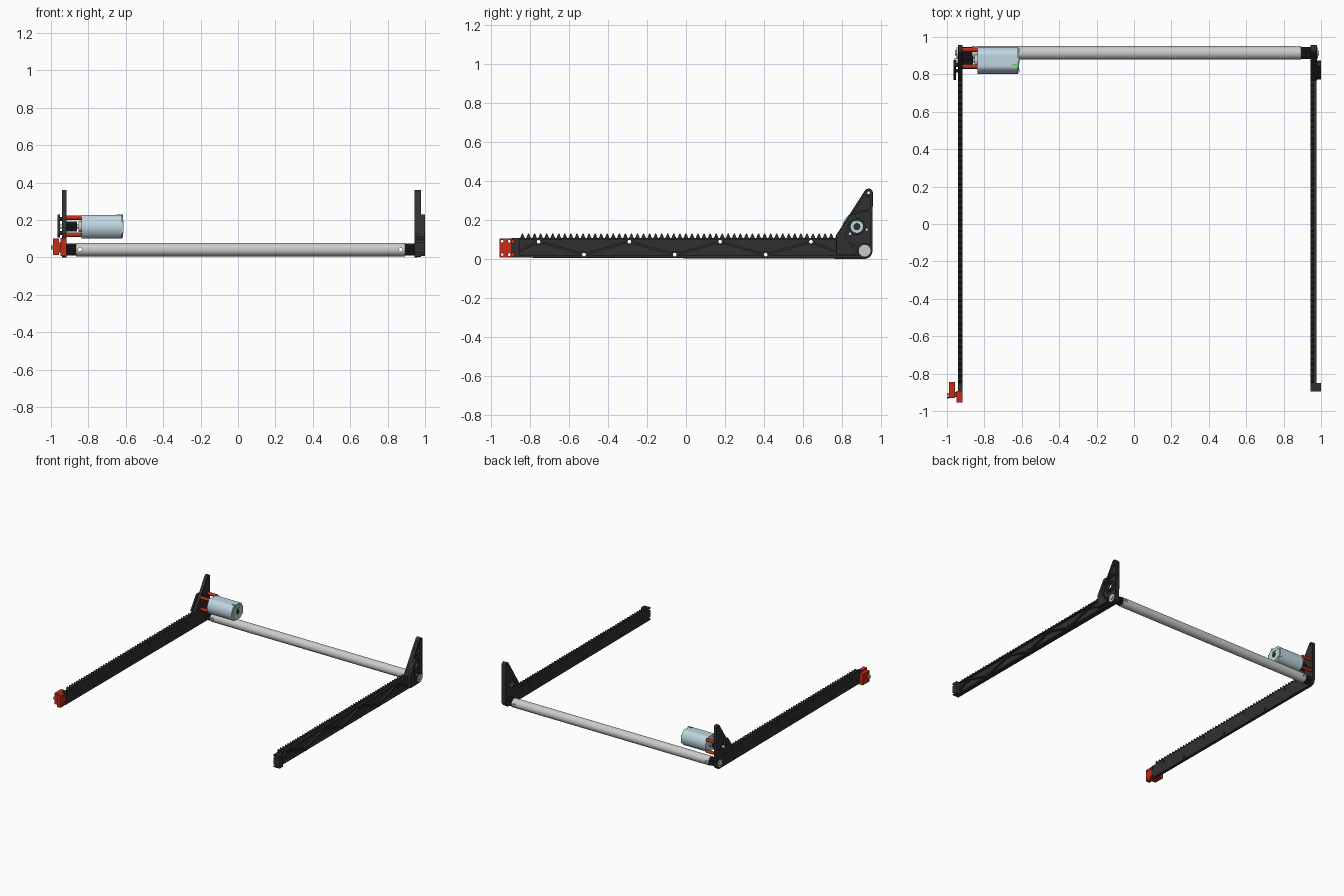
import bpy, bmesh, math
from mathutils import Vector

if "Cube" in bpy.data.objects:
    bpy.data.objects.remove(bpy.data.objects["Cube"])


def material(name, col):
    m = bpy.data.materials.new(name)
    m.diffuse_color = (*col, 1)
    m.use_nodes = True
    m.node_tree.nodes["Principled BSDF"].inputs["Base Color"].default_value = m.diffuse_color
    return m


BLACK = material("black_plastic", (0.03, 0.03, 0.03))
RED = material("red_plastic", (0.55, 0.025, 0.008))
BLUE = material("pale_blue", (0.52, 0.68, 0.76))
GREEN = material("green", (0.1, 0.7, 0.05))


# Every solid is a (y, z) outline extruded along x; several can share one object
def solid(name, pieces, mat=None):
    bm = bmesh.new()
    for pts, x0, x1 in pieces:
        face = bm.faces.new([bm.verts.new((x0, y, z)) for y, z in pts])
        ext = bmesh.ops.extrude_face_region(bm, geom=[face])
        bmesh.ops.translate(bm, vec=(x1 - x0, 0, 0),
                            verts=[v for v in ext["geom"] if isinstance(v, bmesh.types.BMVert)])
    bmesh.ops.recalc_face_normals(bm, faces=bm.faces)
    me = bpy.data.meshes.new(name)
    bm.to_mesh(me)
    bm.free()
    ob = bpy.data.objects.new(name, me)
    bpy.context.collection.objects.link(ob)
    if mat:
        me.materials.append(mat)
    return ob


def arc(y, z, r, a0=0, a1=360, n=24):
    m = n if a1 - a0 == 360 else n + 1
    return [(y + r * math.cos(math.radians(a0 + (a1 - a0) * i / n)),
             z + r * math.sin(math.radians(a0 + (a1 - a0) * i / n))) for i in range(m)]


def rect(y0, y1, z0, z1):
    return [(y0, z0), (y1, z0), (y1, z1), (y0, z1)]


def strip(a, b, w):
    a, b = Vector(a), Vector(b)
    d = (b - a).normalized() * w / 2
    n = Vector((-d.y, d.x))
    return [tuple(p) for p in (a - n, b - n, b + n, a + n)]


def gear(y, z, r0, r1, teeth):
    pts = []
    for i in range(teeth * 4):
        r = r1 if i % 4 < 2 else r0
        a = 2 * math.pi * i / (teeth * 4)
        pts.append((y + r * math.cos(a), z + r * math.sin(a)))
    return pts


def cut(ob, cutter):
    mod = ob.modifiers.new("holes", 'BOOLEAN')
    mod.operation = 'DIFFERENCE'
    mod.solver = 'EXACT'
    mod.use_self = True
    mod.object = cutter
    me = bpy.data.meshes.new_from_object(
        ob.evaluated_get(bpy.context.evaluated_depsgraph_get()))
    ob.modifiers.clear()
    ob.data = me


# Shared positions (y, z)
AXLE = (0.915, 0.042)
TIP = (0.935, 0.338)
MOTOR = (0.875, 0.165)
nodes = [(-0.755 + 0.2325 * i, 0.022 if i % 2 else 0.088) for i in range(7)]
end_holes = [(-0.887, 0.022), (-0.887, 0.088)]
plate_holes = [(0.862, 0.215), (0.84, 0.128), (0.925, 0.15)]

# Side rail outline: rack teeth on top, upright triangular plate at the back
outline = [(-0.895, 0.006)] + arc(0.915, 0.04, 0.04, -90, 0, 10)
outline += arc(*TIP, 0.022, 0, 147, 10) + [(0.765, 0.115), (0.765, 0.108)]
pitch = 0.031
for i in range(52):
    y = 0.755 - i * pitch
    outline += [(y, 0.108), (y - 0.009, 0.129), (y - 0.014, 0.129), (y - 0.023, 0.108)]
outline += [(-0.895, 0.108)]

holes = [(arc(*p, 0.0095, n=16), -1.1, 1.1) for p in nodes + end_holes]
holes += [(arc(*p, 0.007, n=12), -1.1, 1.1) for p in plate_holes + [TIP]]
holes += [(arc(*MOTOR, 0.032), -0.1, 1.1)]
cutter = solid("hole_cutter", holes)
cutter.hide_render = True

left = solid("left_rail", [(outline, -0.942, -0.918)], BLACK)
right = solid("right_rail", [(outline, 0.944, 0.959)], BLACK)

# Raised truss ribs on the outside of the right rail
X0, X1 = 0.957, 0.976
ribs = [(rect(-0.895, 0.92, 0.006, 0.016), X0, X1),
        (rect(-0.895, 0.77, 0.096, 0.107), X0, X1),
        (rect(-0.895, -0.85, 0.007, 0.1065), X0, 0.999)]
chain = [(-0.87, 0.03)] + nodes + [(0.78, 0.03)]
for k, (a, b) in enumerate(zip(chain, chain[1:])):
    ribs.append((strip(a, b, 0.011), X0, X1 - 0.001 - 0.0002 * k))
ribs += [(arc(*p, 0.018), X0, X1 + 0.001) for p in nodes]
# Ribs of the upright plate
ribs += [(strip((0.772, 0.112), (0.922, 0.345), 0.012), X0, 0.978),
         (strip((0.95, 0.04), (0.95, 0.338), 0.012), X0, 0.9775),
         (strip((0.775, 0.01), (0.775, 0.115), 0.012), X0, 0.977),
         (strip((0.78, 0.11), AXLE, 0.011), X0, 0.9765),
         (strip((0.86, 0.235), (0.95, 0.25), 0.011), X0, 0.9768),
         (arc(*MOTOR, 0.044), X0, 0.9785),
         (arc(*TIP, 0.0215), X0, 0.979),
         (arc(0.915, 0.042, 0.039), X0, 0.9795)]
rib_ob = solid("right_rail_ribs", ribs, BLACK)
for ob in (left, right, rib_ob):
    cut(ob, cutter)
bpy.data.objects.remove(cutter)

# Outer brackets alongside the upright plates
bracket = [(0.772, 0.02), (0.772, 0.12), (0.842, 0.228), (0.866, 0.228), (0.875, 0.205),
           (0.838, 0.19), (0.815, 0.115), (0.875, 0.03), (0.87, 0.02)]
solid("right_outer_bracket", [(bracket, 0.975, 1.0)], BLACK)
left_bracket = [(0.77, 0.12), (0.842, 0.228), (0.878, 0.228), (0.878, 0.11), (0.79, 0.105)]
solid("left_outer_bracket", [(left_bracket, -0.966, -0.951)] +
      [(arc(*p, 0.01, n=12), -0.953, -0.94) for p in ((0.85, 0.205), (0.82, 0.13))], BLACK)

# Cross tube with pin holes near both ends
tube = solid("cross_tube", [(arc(*AXLE, 0.036, n=48), -0.865, 0.893)])
pins = []
for x in (-0.845, 0.87):
    bpy.ops.mesh.primitive_cylinder_add(vertices=16, radius=0.01, depth=0.2,
                                        location=(x, *AXLE), rotation=(math.pi / 2, 0, 0))
    pins.append(bpy.context.object)
bpy.context.view_layer.update()
for p in pins:
    cut(tube, p)
    bpy.data.objects.remove(p)

# Ribbed plugs, axle stubs and washers
for side, x0, x1 in (("left", -0.918, -0.864), ("right", 0.892, 0.945)):
    solid(side + "_tube_plug", [(gear(*AXLE, 0.027, 0.032, 18), x0, x1)], BLACK)
solid("right_washer", [(arc(*AXLE, 0.03), 0.978, 0.983)])
solid("right_axle_end", [(arc(*AXLE, 0.013), 0.982, 0.988)])
solid("left_washer", [(arc(*AXLE, 0.03), -0.948, -0.941)])
solid("left_axle_end", [(arc(*AXLE, 0.015), -0.958, -0.947)])

# Motor body: round can with flattened top and bottom
can = [(y, min(max(z, 0.102), 0.226)) for y, z in arc(*MOTOR, 0.072, n=40)]
solid("motor_can", [(can, -0.838, -0.62)], BLUE)
solid("motor_end_cap", [(arc(*MOTOR, 0.058, n=8), -0.621, -0.615)], BLUE)
solid("motor_bushing", [(arc(*MOTOR, 0.018), -0.616, -0.612)], BLACK)
solid("motor_terminals", [(rect(0.845, 0.855, 0.212, 0.229), -0.65, -0.614),
                          (rect(0.86, 0.90, 0.188, 0.196), -0.62, -0.611)], GREEN)
solid("motor_brush_covers", [(rect(0.81, 0.83, 0.13, 0.19), -0.64, -0.613),
                             (rect(0.92, 0.94, 0.13, 0.19), -0.64, -0.613)])

# Motor shaft, pinion and red standoffs
solid("motor_shaft", [(arc(*MOTOR, 0.011), -0.962, -0.83)])
solid("motor_pinion", [(gear(*MOTOR, 0.02, 0.026, 12), -0.917, -0.862)], BLACK)
solid("motor_collar", [(arc(*MOTOR, 0.03), -0.852, -0.837)])
solid("motor_standoffs", [(arc(y, z, 0.012, n=16), -0.919, -0.837)
                          for y in (0.842, 0.932) for z in (0.12, 0.212)], RED)

# Red end block at the front of the left rail
block = solid("red_end_block", [(rect(-0.955, -0.893, 0.008, 0.104), -0.95, -0.918),
                                (rect(-0.93, -0.845, 0.012, 0.1), -0.988, -0.956),
                                (rect(-0.925, -0.897, 0.03, 0.08), -0.957, -0.949)], RED)
spots = [(arc(y, z, 0.007, n=12), -1.1, -0.85) for y in (-0.942, -0.906) for z in (0.022, 0.09)]
spot_cutter = solid("block_cutter", spots)
cut(block, spot_cutter)
bpy.data.objects.remove(spot_cutter)
solid("end_block_bolt", [(arc(-0.918, 0.055, 0.014, n=6), -1.0, -0.987)])

# Smooth shading with sharp edges kept
bpy.ops.object.select_all(action='SELECT')
bpy.context.view_layer.objects.active = tube
bpy.ops.object.shade_smooth_by_angle(angle=math.radians(30))
